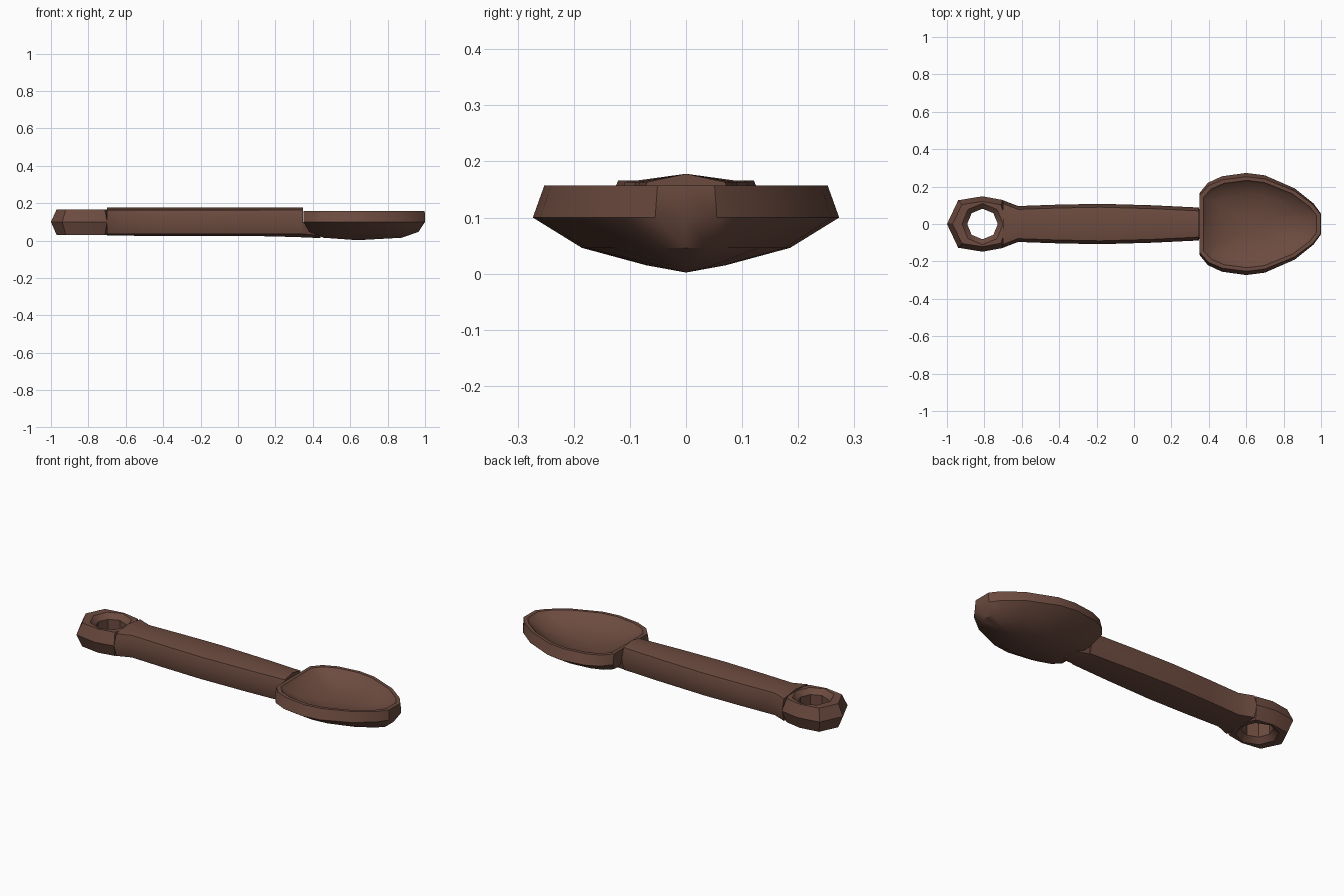
import bpy, bmesh, math

if "Cube" in bpy.data.objects:
    bpy.data.objects.remove(bpy.data.objects["Cube"])

wood = bpy.data.materials.new("dark brown wood")
wood.diffuse_color = (0.15, 0.07, 0.05, 1)
wood.use_nodes = True
wood.node_tree.nodes["Principled BSDF"].inputs["Base Color"].default_value = wood.diffuse_color


def loft(name, loops, wrap=False, cap_start=None, cap_end=None):
    """Skin a list of equal closed loops; caps are 'flat', a pole point, or None."""
    bm = bmesh.new()
    rings = [[bm.verts.new(p) for p in lp] for lp in loops]
    n = len(rings[0])
    pairs = list(zip(rings, rings[1:]))
    if wrap:
        pairs.append((rings[-1], rings[0]))
    for a, b in pairs:
        for i in range(n):
            j = (i + 1) % n
            bm.faces.new((a[i], a[j], b[j], b[i]))
    for ring, cap in ((rings[0], cap_start), (rings[-1], cap_end)):
        if cap == 'flat':
            bm.faces.new(ring)
        elif cap:
            pole = bm.verts.new(cap)
            for i in range(n):
                bm.faces.new((ring[i], ring[(i + 1) % n], pole))
    bmesh.ops.recalc_face_normals(bm, faces=bm.faces[:])
    me = bpy.data.meshes.new(name)
    bm.to_mesh(me)
    bm.free()
    me.materials.append(wood)
    ob = bpy.data.objects.new(name, me)
    bpy.context.collection.objects.link(ob)
    bpy.ops.object.select_all(action='DESELECT')
    ob.select_set(True)
    bpy.context.view_layer.objects.active = ob
    bpy.ops.object.shade_smooth_by_angle(angle=math.radians(35))
    return ob


def mirror(half):
    """Close a half outline (y >= 0, ends on y = 0) across y = 0."""
    return half + [(x, -y) for x, y in half[-2:0:-1]]


# Hanging ring: bulged outer wall, chamfered octagonal hole
CX = -0.81
outer = mirror([(-1, 0), (-0.94, 0.127), (CX, 0.148), (-0.70, 0.128), (-0.66, 0)])
top = mirror([(-0.97, 0), (-0.92, 0.104), (CX, 0.121), (-0.712, 0.103), (-0.675, 0)])


def octagon(r, z):
    return [(CX - r * math.cos(i * math.pi / 4), r * math.sin(i * math.pi / 4), z)
            for i in range(8)]


def at(outline, z):
    return [(x, y, z) for x, y in outline]


loft("hanging_ring", [at(top, 0.03), at(outer, 0.1), at(top, 0.166),
                      octagon(0.11, 0.166), octagon(0.082, 0.138),
                      octagon(0.082, 0.058), octagon(0.11, 0.03)], wrap=True)

# Handle: ridged cross-section swept along x (x, half width, bottom z)
sections = []
for x, w, b in [(-0.70, 0.127, 0.027), (-0.62, 0.096, 0.026), (-0.42, 0.103, 0.025),
                (-0.18, 0.108, 0.024), (0.1, 0.1, 0.024), (0.348, 0.088, 0.018)]:
    e = w - 0.018
    sections.append([(x, 0, 0.178), (x, e, 0.163), (x, w, 0.1), (x, e, 0.036),
                     (x, 0, b), (x, -e, 0.036), (x, -w, 0.1), (x, -e, 0.163)])
loft("handle", sections, cap_start='flat', cap_end='flat')

# Scoop: outer shell, thin rim and hollow, from one outline scaled per level
scoop = mirror([(0.35, 0), (0.35, 0.165), (0.395, 0.22), (0.47, 0.255), (0.6, 0.273),
                (0.7, 0.26), (0.86, 0.19), (0.96, 0.11), (1.0, 0.055), (1.0, 0)])


def level(sx, sy, z, mid=0.65):
    return [(mid + (x - mid) * sx, y * sy, z) for x, y in scoop]


loft("scoop", [level(0.64, 0.26, 0.015), level(0.9, 0.68, 0.046), level(1, 1, 0.1),
               level(0.995, 0.925, 0.157), level(0.93, 0.855, 0.157),
               level(0.88, 0.81, 0.142), level(0.65, 0.6, 0.108),
               level(0.35, 0.3, 0.088)],
     cap_start=(0.64, 0, 0.002), cap_end=(0.62, 0, 0.083))

# Neck: underside of the handle fairing into the scoop
loft("neck", [[(x, 0, 0.1), (x, w, 0.1), (x, w * 0.8, z + 0.018), (x, 0, z),
               (x, -w * 0.8, z + 0.018), (x, -w, 0.1)]
              for x, w, z in [(0.17, 0.07, 0.024), (0.355, 0.08, 0.017)]]
     + [[(0.44, 0, 0.06), (0.44, 0.06, 0.05), (0.44, 0.05, 0.027), (0.44, 0, 0.013),
         (0.44, -0.05, 0.027), (0.44, -0.06, 0.05)]],
     cap_start='flat', cap_end='flat')
